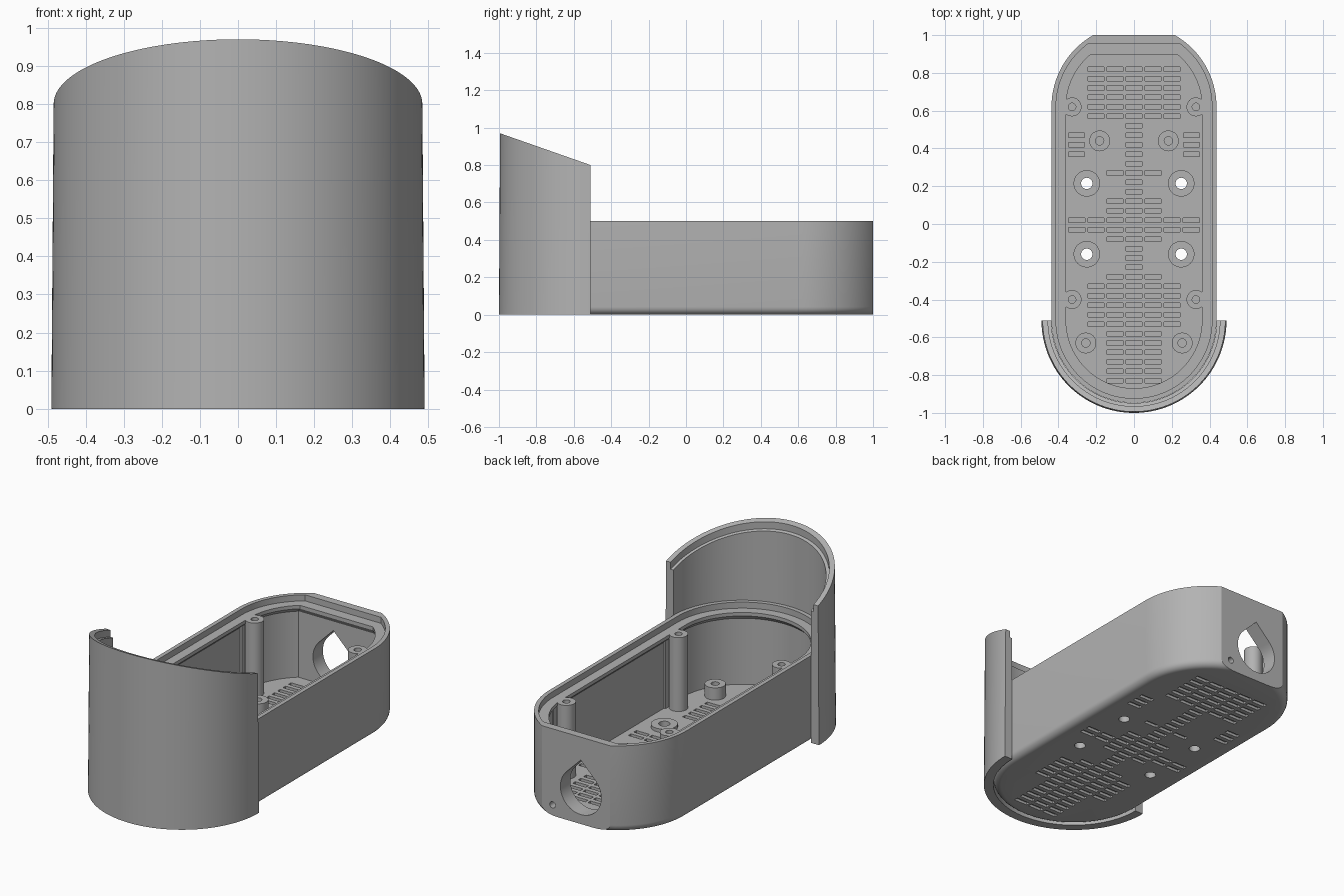
import bpy, bmesh
from math import sin, cos, asin, pi, sqrt

cube = bpy.data.objects.get("Cube")
if cube:
    bpy.data.objects.remove(cube, do_unlink=True)

grey = bpy.data.materials.new("plain_grey")
grey.use_nodes = True
grey.diffuse_color = (0.45, 0.45, 0.45, 1)
grey.node_tree.nodes["Principled BSDF"].inputs["Base Color"].default_value = (0.45, 0.45, 0.45, 1)

FRONT_Y, REAR_Y, BACK = -0.51, 0.62, 1.0
RADIUS, HEIGHT, FLOOR, LEDGE = 0.437, 0.5, 0.04, 0.465


def loft(bm, rings, closed=False):
    """Skin rings of equal length; cap both ends, or join last to first."""
    vs = [[bm.verts.new(p) for p in ring] for ring in rings]
    n = len(vs[0])
    pairs = list(zip(vs, vs[1:])) + ([(vs[-1], vs[0])] if closed else [])
    for a, b in pairs:
        for i in range(n):
            j = (i + 1) % n
            bm.faces.new((a[i], a[j], b[j], b[i]))
    if not closed:
        bm.faces.new(vs[0])
        bm.faces.new(vs[-1])


def finish(bm, name):
    bmesh.ops.recalc_face_normals(bm, faces=bm.faces)
    mesh = bpy.data.meshes.new(name)
    bm.to_mesh(mesh)
    bm.free()
    mesh.materials.append(grey)
    ob = bpy.data.objects.new(name, mesh)
    bpy.context.collection.objects.link(ob)
    return ob


def smooth(ob):
    bpy.ops.object.select_all(action='DESELECT')
    ob.select_set(True)
    bpy.context.view_layer.objects.active = ob
    bpy.ops.object.shade_smooth_by_angle(angle=0.5)


def circle(x, y, z, r, n=32):
    return [(x + r * cos(2 * pi * i / n), y + r * sin(2 * pi * i / n), z) for i in range(n)]


def box(bm, x, y, z0, z1, w, d):
    corners = [(x - w / 2, y - d / 2), (x + w / 2, y - d / 2),
               (x + w / 2, y + d / 2), (x - w / 2, y + d / 2)]
    loft(bm, [[(a, b, z) for a, b in corners] for z in (z0, z1)])


def outline(r, back, z, n=40):
    """Long rounded outline with its rear arc cut flat at y = back."""
    a = asin((back - REAR_Y) / r)
    pts = [(r * cos(pi + pi * i / n), FRONT_Y + r * sin(pi + pi * i / n), z) for i in range(n + 1)]
    rear = [(r * cos(a * i / 16), REAR_Y + r * sin(a * i / 16), z) for i in range(17)]
    return pts + rear + [(-x, y, z) for x, y, z in reversed(rear)]


# Case body: rounded bottom edge, lip, ledge, cavity and floor
bm = bmesh.new()
fillet = 0.042
levels = [(RADIUS - fillet * (1 - sin(t * pi / 12)), BACK, fillet * (1 - cos(t * pi / 12)))
          for t in range(7)]
levels += [(RADIUS, BACK, HEIGHT), (0.413, 0.955, HEIGHT), (0.413, 0.955, LEDGE),
           (0.36, 0.895, LEDGE), (0.36, 0.895, 0.445), (0.385, 0.91, 0.42), (0.385, 0.91, FLOOR)]
loft(bm, [outline(*lv) for lv in levels])
case = finish(bm, "case_body")

# Vent rows: how many slots wide each row is, from the back to the front
widths = [5] * 6 + [1] * 5 + [3, 1, 1, 3, 3, 7, 7, 3, 1, 1, 1, 3] + [5] * 5 + [3] * 6
slots = []
for row, count in enumerate(widths):
    y = 0.82 - row * 0.05
    slots += [((i - count // 2) * 0.101, y) for i in range(count)]
slots += [(s * 0.305, 0.47 - i * 0.05) for s in (-1, 1) for i in range(3)]

# Cutters: blind slots on both sides of the floor, screw holes, cable opening
bm = bmesh.new()
for x, y in slots:
    box(bm, x, y, 0.025, 0.06, 0.085, 0.024)
    box(bm, x, y, -0.02, 0.015, 0.085, 0.024)
screw_spots = [(s * 0.25, y) for s in (-1, 1) for y in (0.215, -0.16)]
for x, y in screw_spots:
    loft(bm, [circle(x, y, z, 0.03) for z in (-0.05, 0.1)])
drop_x, drop_z, drop_r = -0.03, 0.184, 0.13
drop = [(drop_r * cos(t), drop_r * sin(t)) for t in
        [0.75 * pi + 1.5 * pi * i / 36 for i in range(37)]] + [(0, drop_r * sqrt(2))]
loft(bm, [[(drop_x + x, y, drop_z + z) for x, z in drop] for y in (0.8, 1.1)])
loft(bm, [[(x, y, z) for x, z, _ in circle(0.15, 0.062, 0, 0.018, 20)] for y in (0.8, 1.1)])
cutter = finish(bm, "cutter")
cutter.hide_render = True

mod = case.modifiers.new("cut", 'BOOLEAN')
mod.operation, mod.solver, mod.object = 'DIFFERENCE', 'EXACT', cutter
bpy.context.view_layer.objects.active = case
bpy.ops.object.modifier_apply(modifier=mod.name)
bpy.data.objects.remove(cutter, do_unlink=True)
smooth(case)


def post(name, x, y, r, hole, top, depth):
    bm = bmesh.new()
    loft(bm, [circle(x, y, z, q) for q, z in
              ((r, FLOOR - 0.005), (r, top), (hole, top), (hole, top - depth))])
    smooth(finish(bm, name))


for s, side in ((1, "left"), (-1, "right")):
    # Tall lid posts with webs to the wall
    for y, end in ((REAR_Y, "rear"), (-0.4, "front")):
        post(f"{side}_{end}_lid_post", s * 0.328, y, 0.05, 0.02, LEDGE, 0.15)
        bm = bmesh.new()
        box(bm, s * 0.39, y, FLOOR - 0.005, LEDGE - 0.001, 0.03, 0.1)
        finish(bm, f"{side}_{end}_post_web")
    # Short board standoffs
    post(f"{side}_rear_standoff", s * 0.182, 0.44, 0.055, 0.022, 0.11, 0.06)
    post(f"{side}_front_standoff", s * 0.255, -0.63, 0.055, 0.022, 0.11, 0.06)

# Low rings round the screw holes
for i, (x, y) in enumerate(screw_spots):
    bm = bmesh.new()
    loft(bm, [circle(x, y, z, r) for r, z in
              ((0.07, FLOOR - 0.005), (0.07, 0.06), (0.03, 0.06), (0.03, FLOOR - 0.005))], closed=True)
    smooth(finish(bm, f"screw_ring_{i + 1}"))

# Front shield: half ring with sloped top and a stepped inner rim
bm = bmesh.new()
rings = []
for i in range(65):
    t = pi + pi * i / 64

    def point(r, drop=None):
        y = FRONT_Y + r * sin(t)
        z = 0 if drop is None else 0.8 + (FRONT_Y - y) * 0.351 - drop
        return (r * cos(t), y, z)
    rings.append([point(0.49), point(0.484, 0), point(0.455, 0),
                  point(0.455, 0.04), point(0.438, 0.04), point(0.438)])
loft(bm, rings)
smooth(finish(bm, "front_shield"))
